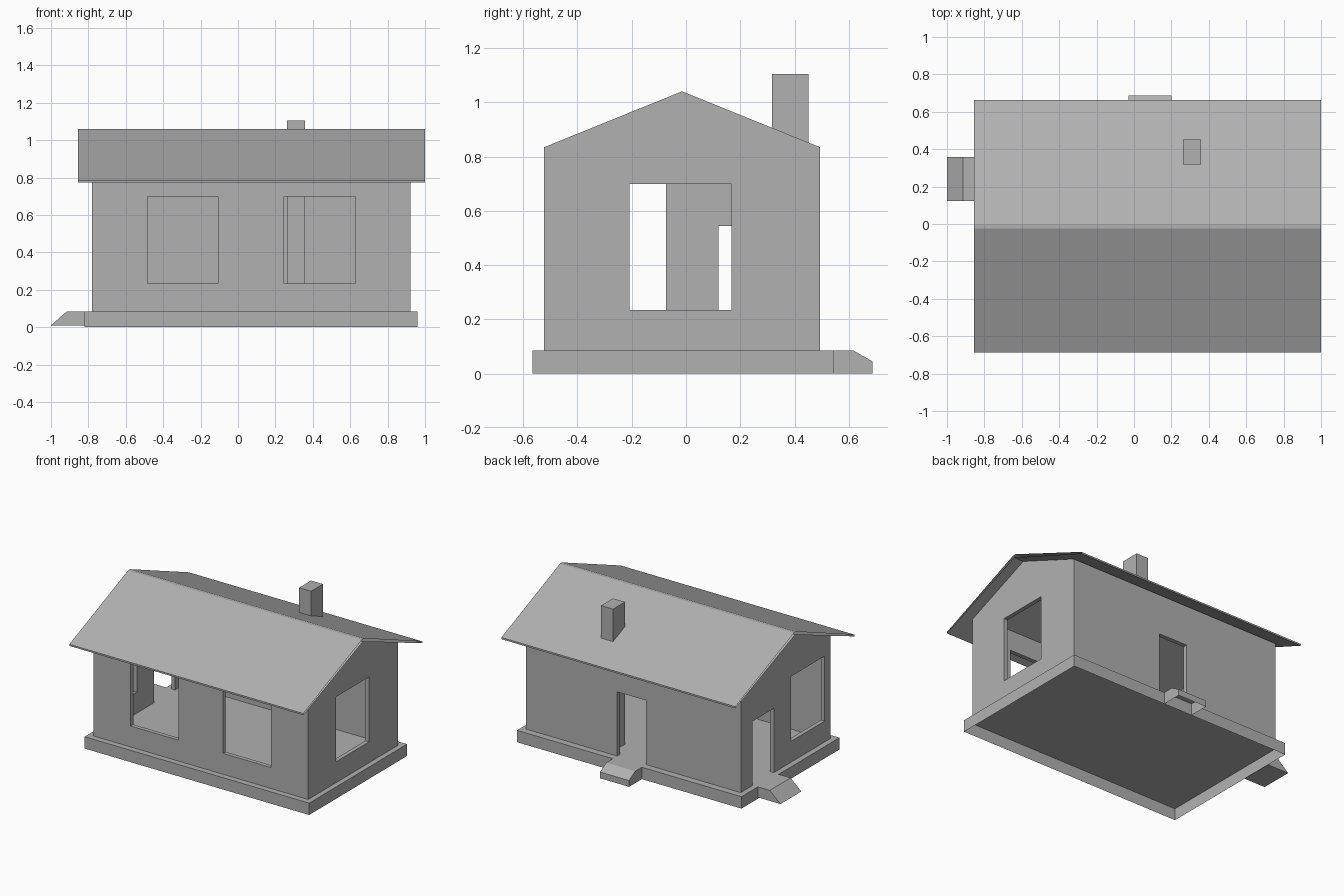
import bpy, bmesh
from mathutils import Vector

if "Cube" in bpy.data.objects:
    bpy.data.objects.remove(bpy.data.objects["Cube"])

# Darker grey shared by all parts
grey = bpy.data.materials.new("mid_grey")
grey.diffuse_color = (0.44, 0.44, 0.44, 1)
grey.use_nodes = True
grey.node_tree.nodes["Principled BSDF"].inputs["Base Color"].default_value = grey.diffuse_color


def new_object(name, bm):
    bmesh.ops.recalc_face_normals(bm, faces=bm.faces)
    mesh = bpy.data.meshes.new(name)
    bm.to_mesh(mesh)
    bm.free()
    mesh.materials.append(grey)
    ob = bpy.data.objects.new(name, mesh)
    bpy.context.collection.objects.link(ob)
    return ob


def add_prism(bm, profile, a, b, axis="x"):
    """Extrude a profile between a and b: (y, z) along x, or (x, z) along y."""
    place = (lambda p, t: (t, p[0], p[1])) if axis == "x" else (lambda p, t: (p[0], t, p[1]))
    face = bm.faces.new([bm.verts.new(place(p, a)) for p in profile])
    geom = bmesh.ops.extrude_face_region(bm, geom=[face])["geom"]
    shift = Vector((b - a, 0, 0)) if axis == "x" else Vector((0, b - a, 0))
    bmesh.ops.translate(bm, vec=shift,
                        verts=[g for g in geom if isinstance(g, bmesh.types.BMVert)])


def prism(name, profile, a, b, axis="x"):
    bm = bmesh.new()
    add_prism(bm, profile, a, b, axis)
    return new_object(name, bm)


def boxes(name, items):
    bm = bmesh.new()
    for x, y, z in items:
        add_prism(bm, [(y[0], z[0]), (y[1], z[0]), (y[1], z[1]), (y[0], z[1])], x[0], x[1])
    return new_object(name, bm)


def remove_faces(ob, test):
    bm = bmesh.new()
    bm.from_mesh(ob.data)
    bmesh.ops.delete(bm, geom=[f for f in bm.faces if test(f)], context="FACES")
    bm.to_mesh(ob.data)
    bm.free()


def is_bottom(f):
    return f.calc_center_median().z < 0.01


FLOOR, T = 0.085, 0.03
X0, X1, Y0, Y1 = -0.78, 0.923, -0.523, 0.494
MID = (Y0 + Y1) / 2
WIN, DOOR = (0.235, 0.70), (0.0, 0.545)

# Plinth, open underneath
base = boxes("base", [((-0.82, 0.96), (-0.565, 0.543), (0, FLOOR))])
remove_faces(base, is_bottom)

# Gabled walls, hollowed and cut for windows and doors
walls = prism("walls", [(Y0, FLOOR), (Y1, FLOOR), (Y1, 0.835), (MID, 1.041), (Y0, 0.835)], X0, X1)
hollow = boxes("hollow_cutter", [((X0 + T, X1 - T), (Y0 + T, Y1 - T), (0.0, 1.3))])
front, back = (Y0 - 0.1, Y0 + 0.1), (Y1 - 0.1, Y1 + 0.1)
left, right = (X0 - 0.1, X0 + 0.1), (X1 - 0.1, X1 + 0.1)
openings = boxes("opening_cutter", [
    ((-0.485, -0.107), front, WIN),
    ((0.247, 0.627), front, WIN),
    (right, (-0.208, 0.167), WIN),
    (left, (-0.455, -0.074), WIN),
    (left, (0.12, 0.36), DOOR),
    ((-0.03, 0.20), back, DOOR),
])
for cutter in (hollow, openings):
    cutter.hide_render = True
    mod = walls.modifiers.new("cut", "BOOLEAN")
    mod.operation, mod.solver, mod.object = "DIFFERENCE", "EXACT", cutter
bpy.context.view_layer.update()
cut_mesh = bpy.data.meshes.new_from_object(
    walls.evaluated_get(bpy.context.evaluated_depsgraph_get()))
walls.modifiers.clear()
walls.data = cut_mesh
for cutter in (hollow, openings):
    bpy.data.objects.remove(cutter)

# Thin roof with a narrow flat ridge; the gable ends are open
roof = prism("roof", [(-0.688, 0.773), (MID, 1.042), (0.662, 0.773), (0.662, 0.785),
                      (0.0, 1.06), (-0.025, 1.06), (-0.688, 0.785)], -0.855, 1.0)
remove_faces(roof, lambda f: abs(f.normal.x) > 0.9)

# Chimney, running down to the floor
boxes("chimney", [((0.262, 0.357), (0.317, 0.452), (FLOOR, 1.105))])

# Doorsteps at the side and back doors
prism("side_step", [(-0.82, 0.01), (-0.82, FLOOR), (-0.915, FLOOR), (-1.0, 0.01)],
      0.122, 0.358, "y")
back_step = prism("back_step", [(0.543, 0), (0.543, FLOOR), (0.618, FLOOR),
                                (0.688, 0.045), (0.688, 0)], -0.03, 0.20)
remove_faces(back_step, is_bottom)
